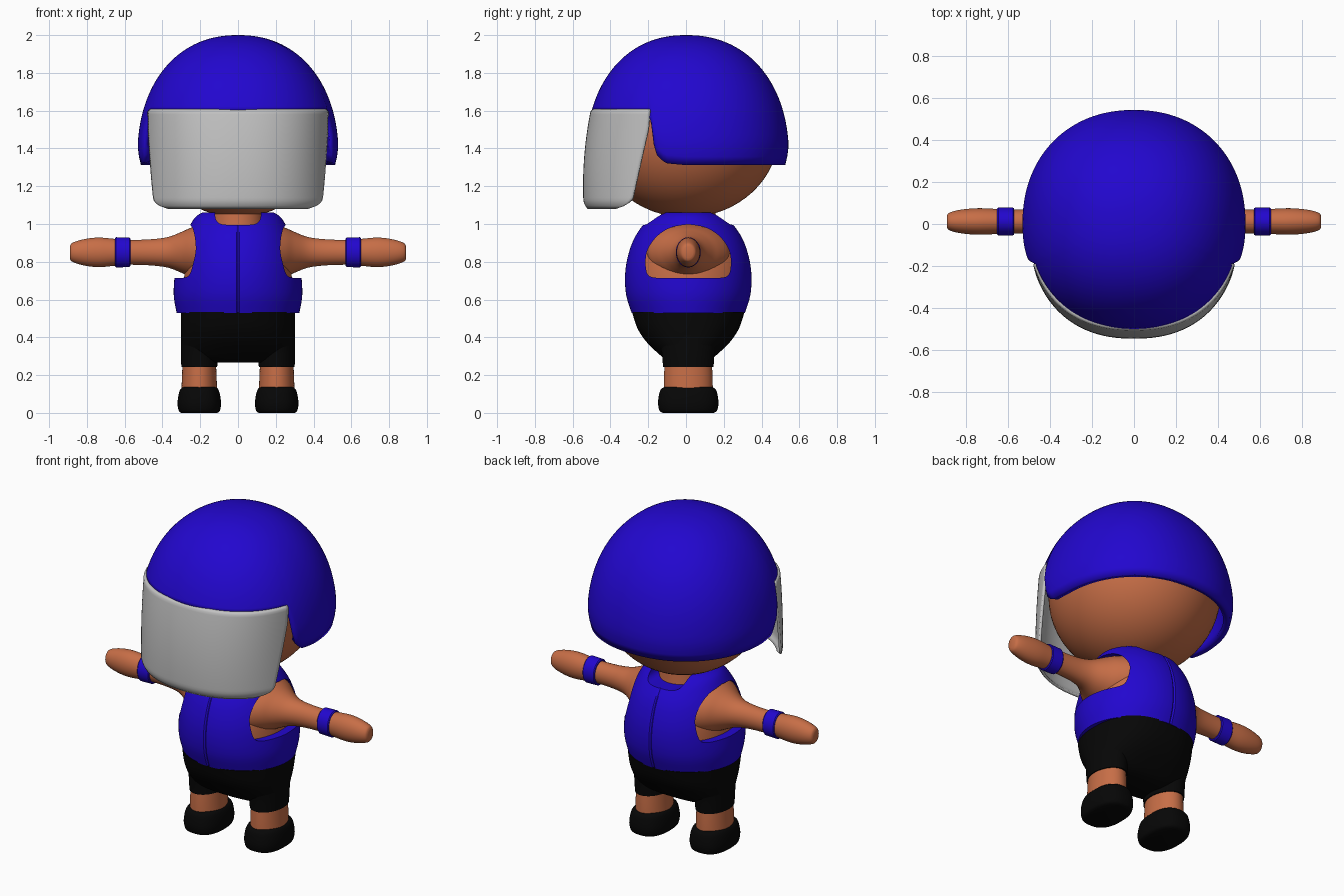
import bpy, bmesh
from math import sin, cos, acos, pi, radians, degrees, copysign

if "Cube" in bpy.data.objects:
    bpy.data.objects.remove(bpy.data.objects["Cube"])

CY = 0.012  # body centre line in depth


def material(name, rgb):
    m = bpy.data.materials.new(name)
    m.use_nodes = True
    m.diffuse_color = (*rgb, 1)
    bsdf = m.node_tree.nodes["Principled BSDF"]
    bsdf.inputs["Base Color"].default_value = (*rgb, 1)
    return m


BLUE = material("royal blue", (0.016, 0.002, 0.62))
SKIN = material("warm skin", (0.57, 0.155, 0.062))
BLACK = material("black", (0.002, 0.002, 0.002))
GREY = material("visor grey", (0.54, 0.54, 0.54))


def lerp(table, x):
    for (x0, y0), (x1, y1) in zip(table, table[1:]):
        if x <= x1:
            return y0 + (y1 - y0) * max(0, x - x0) / (x1 - x0)
    return table[-1][1]


def spow(v, e):
    return copysign(abs(v) ** e, v)


def curve(points, steps=5):
    """Smooth interpolation through a list of tuples."""
    p = [points[0]] + list(points) + [points[-1]]
    out = []
    for a, b, c, d in zip(p, p[1:], p[2:], p[3:]):
        for k in range(steps):
            t = k / steps
            out.append(tuple(
                (2 * q + (r - o) * t + (2 * o - 5 * q + 4 * r - s) * t * t
                 + (3 * q - o - 3 * r + s) * t ** 3) / 2
                for o, q, r, s in zip(a, b, c, d)))
    return out + [points[-1]]


def shade(ob, angle=35):
    bpy.ops.object.select_all(action='DESELECT')
    ob.select_set(True)
    bpy.context.view_layer.objects.active = ob
    bpy.ops.object.shade_smooth_by_angle(angle=radians(angle))


def skin_rows(name, rows, mat, closed=True, caps=True, wall=0):
    """Surface through rows of points; capped solid or thin walled shell."""
    bm = bmesh.new()
    vs = [[bm.verts.new(p) for p in row] for row in rows]
    n = len(rows[0])
    for a, b in zip(vs, vs[1:]):
        for j in range(n if closed else n - 1):
            k = (j + 1) % n
            bm.faces.new((a[j], b[j], b[k], a[k]))
    if caps:
        bm.faces.new(vs[0])
        bm.faces.new(vs[-1])
        bmesh.ops.recalc_face_normals(bm, faces=bm.faces)
    else:
        bmesh.ops.remove_doubles(bm, verts=bm.verts, dist=1e-5)
    me = bpy.data.meshes.new(name)
    bm.to_mesh(me)
    bm.free()
    ob = bpy.data.objects.new(name, me)
    bpy.context.collection.objects.link(ob)
    me.materials.append(mat)
    if wall:
        mod = ob.modifiers.new("wall", 'SOLIDIFY')
        mod.thickness, mod.offset = wall, -1
    shade(ob)
    return ob


def oval(ra, rb, n, power=2):
    for i in range(n):
        t = 2 * pi * i / n
        yield ra * spow(cos(t), 2 / power), rb * spow(sin(t), 2 / power)


def column(name, rings, mat, cx=0, n=64, power=2):
    """Upright loft; rings are (z, half width, half depth)."""
    rows = [[(cx + u, CY + v, z) for u, v in oval(a, b, n, power)]
            for z, a, b in curve(rings)]
    return skin_rows(name, rows, mat)


def limb(name, rings, mat, side, cz=0.85, n=40):
    """Sideways loft; rings are (x, half depth, half height)."""
    rows = [[(side * x, CY + u, cz + v) for u, v in oval(a, b, n)]
            for x, a, b in rings]
    return skin_rows(name, rows, mat)


def cut(ob, cutter):
    cutter.hide_render = True
    mod = ob.modifiers.new("cut", 'BOOLEAN')
    mod.operation, mod.solver, mod.object = 'DIFFERENCE', 'EXACT', cutter
    bpy.context.view_layer.objects.active = ob
    bpy.ops.object.modifier_apply(modifier=mod.name)
    bpy.data.objects.remove(cutter)


# Head
bpy.ops.mesh.primitive_uv_sphere_add(segments=64, ring_count=32, location=(0, 0.005, 1.49))
head = bpy.context.object
head.name = "head"
head.scale = (0.465, 0.49, 0.455)
head.data.materials.append(SKIN)
shade(head)

# Helmet: full, slightly squared dome whose lower rim rises over the face
RIM = [(0, 1.6), (69, 1.6), (71, 1.45), (74, 1.365), (79, 1.322), (90, 1.312), (180, 1.312)]
ROWS, COLS, DOME, PLAN = 32, 180, 2.2, 2.15
rows = []
for i in range(ROWS + 1):
    t, row = i / ROWS, []
    for j in range(COLS):
        phi = 2 * pi * j / COLS
        rim = lerp(RIM, degrees(acos(max(-1, min(1, cos(phi))))))
        a = t * acos(spow((rim - 1.35) / 0.65, DOME / 2))
        tuck = 0.035 * max(0, (t - 0.9) * 10) ** 2 if rim < 1.55 else 0
        r = spow(sin(a), 2 / DOME) * (1 - tuck)
        depth = 0.53 if cos(phi) > 0 else 0.545
        row.append((0.533 * r * spow(sin(phi), 2 / PLAN), -depth * r * spow(cos(phi), 2 / PLAN),
                    1.35 + 0.65 * spow(cos(a), 2 / DOME)))
    rows.append(row)
skin_rows("helmet", rows, BLUE, caps=False, wall=0.04)

# Visor: curved sheet with slanted sides and rounded lower corners
EDGE = [(1.08, 0.37), (1.1, 0.315), (1.13, 0.285), (1.35, 0.235), (1.5, 0.2), (1.61, 0.19)]
WRAP = 2.3
rows = []
for i in range(37):
    z = 1.61 - 0.53 * i / 36
    tuck = 0.02 * max(0, (1.13 - z) / 0.05) ** 2 + 0.8 * max(0, z - 1.598)
    depth = 0.545 - 0.25 * (z - 1.2) ** 2 - tuck
    reach = acos((lerp(EDGE, z) / depth) ** (WRAP / 2))
    rows.append([((0.502 - tuck) * spow(sin(reach * j / 30), 2 / WRAP),
                  -depth * cos(reach * j / 30) ** (2 / WRAP), z) for j in range(-30, 31)])
skin_rows("visor", rows, GREY, closed=False, caps=False, wall=0.014)

# Torso, neck and vest
TORSO = [(0.53, 0.325, 0.3), (0.62, 0.34, 0.328), (0.72, 0.336, 0.335), (0.82, 0.322, 0.322),
         (0.92, 0.29, 0.288), (1.0, 0.25, 0.235), (1.04, 0.222, 0.19), (1.06, 0.19, 0.155)]
column("torso", [(z - 0.012, a * 0.85, b * 0.95) for z, a, b in TORSO[:6]], SKIN)
column("neck", [(0.93, 0.15, 0.16), (1.0, 0.14, 0.15), (1.12, 0.13, 0.14)], SKIN)

rows = []
for z, a, b in curve(TORSO):
    # The middle column is pulled in to form a seam front and back
    rows.append([(u, CY + v * (0.978 if abs(u) < 1e-4 else 1), z) for u, v in oval(a, b, 240)])
vest = skin_rows("vest", rows, BLUE)

ARMHOLE = [(0, 0.715), (0.1, 0.715), (0.19, 0.718), (0.22, 0.745), (0.225, 0.82),
           (0.207, 0.88), (0.16, 0.94), (0.09, 0.982), (0, 0.998)]
half = curve(ARMHOLE, 4)
outline = half + [(-y, z) for y, z in half[-2:0:-1]]
for side in (-1, 1):
    cut(vest, skin_rows("armhole_cutter",
                        [[(side * x, CY + y, z) for y, z in outline] for x in (0.1, 0.6)], BLUE))
cut(vest, skin_rows("neck_cutter",
                    [[(u, y, 1.1 + v) for u, v in oval(0.122, 0.105, 48, 5)]
                     for y in (-0.6, 0.6)], BLUE))
shade(vest)

# Shorts seat
column("shorts_seat", [(0.535, 0.302, 0.298), (0.45, 0.302, 0.27), (0.38, 0.3, 0.225),
                       (0.32, 0.295, 0.165), (0.285, 0.27, 0.12), (0.268, 0.2, 0.08)],
       BLACK, power=2.4)

# Arms, wristbands, legs and shoes on both sides
ARM = [(0.14, 0.225, 0.155), (0.2, 0.212, 0.145), (0.25, 0.175, 0.13), (0.3, 0.128, 0.108),
       (0.36, 0.086, 0.084), (0.42, 0.066, 0.073), (0.5, 0.058, 0.067), (0.6, 0.057, 0.066),
       (0.66, 0.06, 0.072), (0.73, 0.063, 0.078), (0.79, 0.06, 0.074), (0.845, 0.052, 0.062),
       (0.88, 0.04, 0.048), (0.89, 0.026, 0.032)]
BAND = [(0.57, 0.062, 0.073), (0.575, 0.066, 0.078), (0.645, 0.066, 0.08), (0.65, 0.062, 0.075)]
SHOE = [(0, 0.095, 0.135), (0.012, 0.109, 0.152), (0.05, 0.115, 0.16), (0.095, 0.11, 0.155),
        (0.125, 0.1, 0.145), (0.138, 0.085, 0.125)]
for side, word in ((-1, "right"), (1, "left")):
    limb(word + "_arm", curve(ARM), SKIN, side)
    limb(word + "_wristband", BAND, BLUE, side)
    column(word + "_leg", [(0.08, 0.096, 0.13), (0.18, 0.092, 0.129), (0.28, 0.088, 0.124)],
           SKIN, side * 0.205, 48)
    column(word + "_shorts_leg", [(0.244, 0.095, 0.134), (0.32, 0.097, 0.14), (0.44, 0.096, 0.16)],
           BLACK, side * 0.205, 48)
    column(word + "_shoe", SHOE, BLACK, side * 0.205, 48, 2.5)
